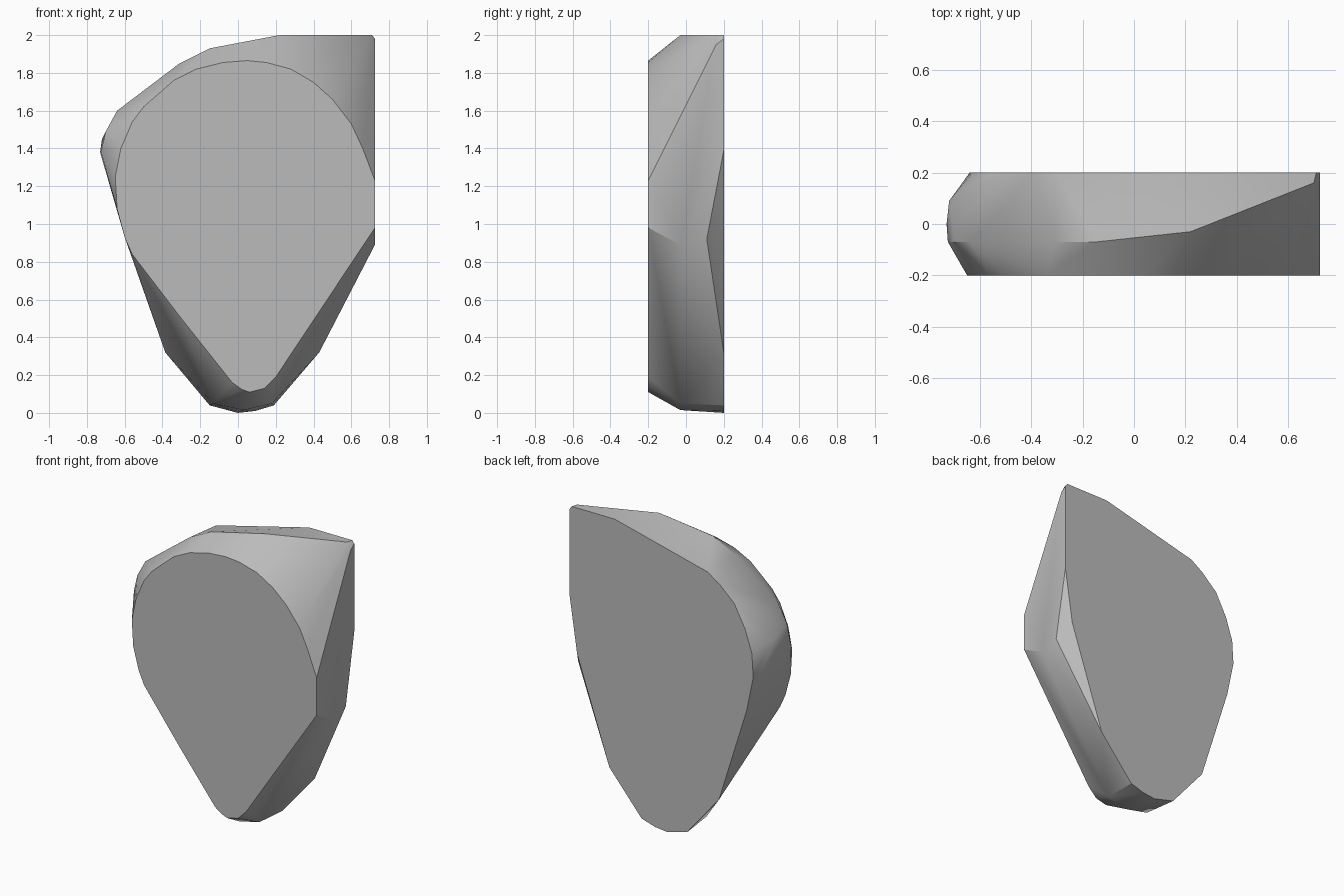
import bpy
import bmesh
import math

# Remove the default cube
default_cube = bpy.data.objects.get("Cube")
if default_cube:
    bpy.data.objects.remove(default_cube, do_unlink=True)


def make_material(name, value):
    """Plain matte grey material."""
    material = bpy.data.materials.new(name)
    material.use_nodes = True
    colour = (value, value, value, 1)
    material.diffuse_color = colour
    shader = material.node_tree.nodes["Principled BSDF"]
    shader.inputs["Base Color"].default_value = colour
    shader.inputs["Roughness"].default_value = 0.8
    return material


def add_outline(mesh, depth, outline):
    """Place an (x, z) outline on the plane y = depth."""
    for x, z in outline:
        mesh.verts.new((x, depth, z))


def add_side_outline(mesh, x, outline):
    """Place a (y, z) outline on the plane at the given x."""
    for y, z in outline:
        mesh.verts.new((x, y, z))


half_depth = 0.2
side_x = 0.725

# Flat front face: a drop shape, pointed below and round above
front_outline = [
    (.06, .11), (.14, .13), (.2, .19),
    (.66, 1.4), (.6, 1.53), (.5, 1.66), (.4, 1.75), (.28, 1.82),
    (.15, 1.855), (.05, 1.865), (-.08, 1.855), (-.22, 1.82),
    (-.34, 1.76), (-.5, 1.62), (-.56, 1.54), (-.62, 1.4),
    (-.65, 1.25), (-.64, 1.08), (-.6, .93), (-.56, .84),
    (-.3, .5), (-.03, .16), (.02, .125),
]

# Flat back face: wider below, with a squared upper corner
back_outline = [
    (.67, 1.02), (.43, .32), (.19, .04), (.09, .01), (0, 0),
    (-.15, .04), (-.385, .32), (-.59, .97), (-.64, 1.21),
    (-.63, 1.37), (-.58, 1.52), (-.5, 1.67), (-.39, 1.77),
    (-.3, 1.83), (.39, 2), (.71, 2),
]

# Bulging rim between the two faces
rim_outline = [
    (-.725, 1.38), (-.7, 1.49), (-.64, 1.6), (-.31, 1.85), (-.15, 1.93),
]
lower_rim_outline = [(.18, .05), (.03, .015), (-.13, .05), (.22, 2)]

# Flat cut on the left side
side_outline = [
    (-half_depth, .98), (-half_depth, 1.23), (.16, 1.95),
    (half_depth, 1.98), (half_depth, 1.39), (.125, 1), (.11, .92),
    (-.03, .89),
]

# Wrap one convex skin around all outlines
mesh = bmesh.new()
add_outline(mesh, -half_depth, front_outline)
add_outline(mesh, half_depth, back_outline)
add_outline(mesh, -.07, rim_outline)
add_outline(mesh, -.03, lower_rim_outline)
add_outline(mesh, 0, [(-.73, 1.38)])
add_outline(mesh, .09, [(-.72, 1.45)])
add_outline(mesh, .16, [(.7, 2)])
add_side_outline(mesh, side_x, side_outline)

hull = bmesh.ops.convex_hull(mesh, input=mesh.verts[:])
unused = {item for item in hull["geom_interior"] + hull["geom_unused"]
          if isinstance(item, bmesh.types.BMVert)}
bmesh.ops.delete(mesh, geom=list(unused), context="VERTS")

# Merge coplanar triangles into clean flat faces
bmesh.ops.dissolve_limit(mesh, angle_limit=math.radians(1),
                         verts=mesh.verts[:], edges=mesh.edges[:])
bmesh.ops.recalc_face_normals(mesh, faces=mesh.faces[:])

body_data = bpy.data.meshes.new("stone_body")
mesh.to_mesh(body_data)
mesh.free()
body_data.materials.append(make_material("stone grey", 0.5))

body = bpy.data.objects.new("stone_body", body_data)
bpy.context.collection.objects.link(body)

# Smooth the rim but keep the face borders crisp
bpy.ops.object.select_all(action="DESELECT")
body.select_set(True)
bpy.context.view_layer.objects.active = body
bpy.ops.object.shade_smooth_by_angle(angle=math.radians(30))
